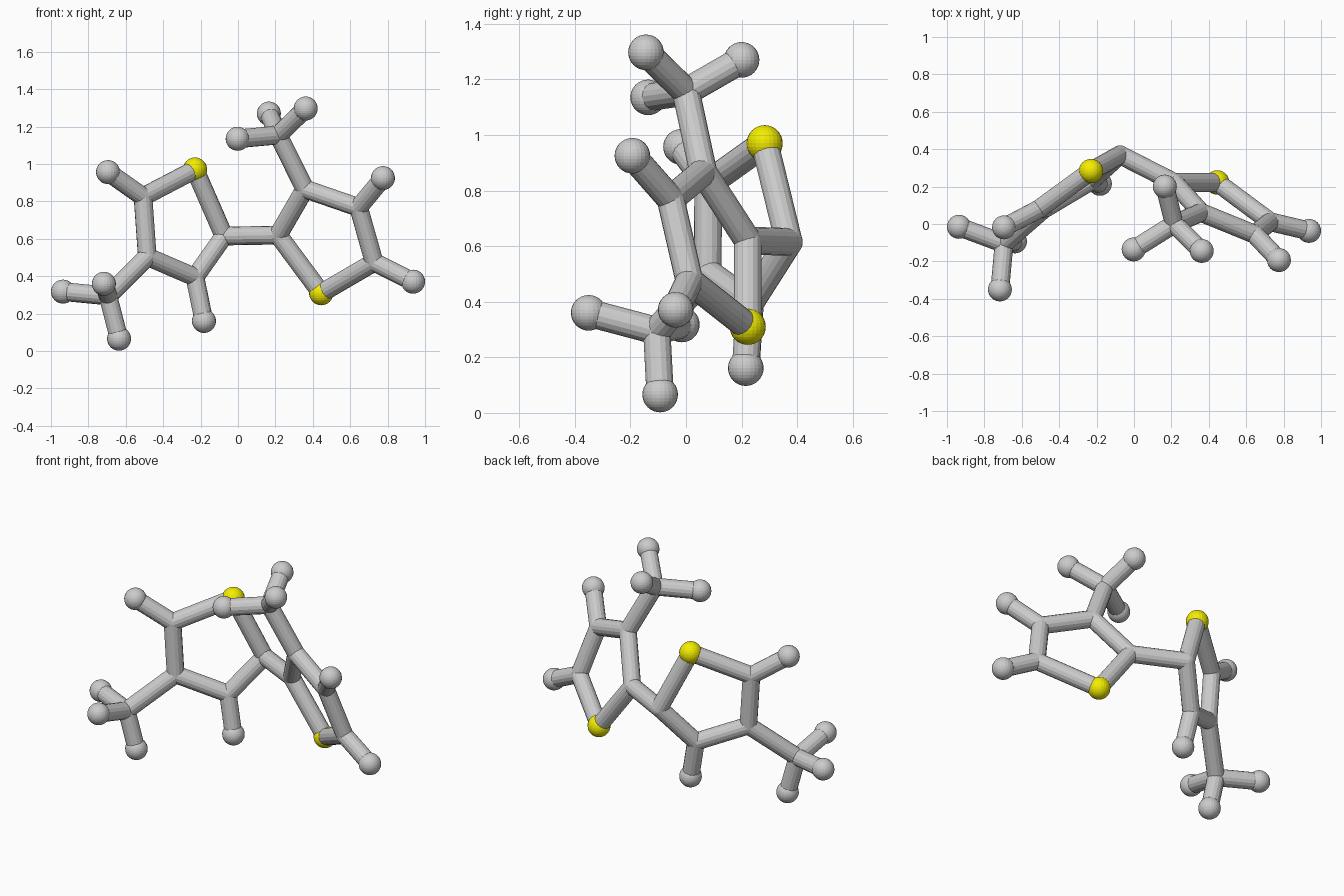
import bpy
from mathutils import Vector

if "Cube" in bpy.data.objects:
    bpy.data.objects.remove(bpy.data.objects["Cube"])

BOND_R, CAP_R, SIDES = 0.05, 0.064, 16

yellow = bpy.data.materials.new("yellow")
yellow.diffuse_color = (0.9, 0.85, 0.0, 1)
yellow.use_nodes = True
yellow.node_tree.nodes["Principled BSDF"].inputs["Base Color"].default_value = yellow.diffuse_color


def ball(name, pos, radius, mat=None):
    bpy.ops.mesh.primitive_uv_sphere_add(segments=24, ring_count=16, radius=radius, location=pos)
    ob = bpy.context.object
    ob.name = name
    if mat:
        ob.data.materials.append(mat)


def rod(name, a, b):
    a, b = Vector(a), Vector(b)
    bpy.ops.mesh.primitive_cylinder_add(vertices=SIDES, radius=BOND_R, depth=(b - a).length,
                                        location=(a + b) / 2)
    ob = bpy.context.object
    ob.name = name
    ob.rotation_euler = (b - a).to_track_quat('Z', 'Y').to_euler()


def half(side, ring, ring_tips, methyl_from, methyl, methyl_tips):
    # five-sided ring: first atom is sulfur, the rest are carbon
    for i, p in enumerate(ring):
        rod(side + "_ring_bond", p, ring[(i + 1) % 5])
        if i == 0:
            ball(side + "_sulfur_atom", p, 0.065, yellow)
        else:
            ball(side + "_carbon_atom", p, BOND_R)
    # hydrogens on the ring
    for i, p in ring_tips.items():
        rod(side + "_hydrogen_bond", ring[i], p)
        ball(side + "_hydrogen_atom", p, CAP_R)
    # three-armed methyl branch
    rod(side + "_methyl_bond", ring[methyl_from], methyl)
    ball(side + "_methyl_carbon", methyl, BOND_R)
    for p in methyl_tips:
        rod(side + "_methyl_arm", methyl, p)
        ball(side + "_methyl_hydrogen", p, CAP_R)


left = [(-0.23, 0.283, 0.97), (-0.075, 0.37, 0.615), (-0.23, 0.23, 0.395),
        (-0.485, 0.078, 0.505), (-0.508, 0.08, 0.825)]
right = [(0.445, 0.222, 0.31), (0.215, 0.222, 0.62), (0.358, 0.062, 0.867),
         (0.645, -0.055, 0.768), (0.728, 0.012, 0.475)]

half("left", left, {2: (-0.182, 0.215, 0.161), 4: (-0.695, -0.018, 0.957)}, 3,
     (-0.695, -0.105, 0.295),
     [(-0.936, -0.015, 0.318), (-0.717, -0.35, 0.36), (-0.636, -0.093, 0.066)])
half("right", right, {3: (0.775, -0.193, 0.925), 4: (0.936, -0.037, 0.371)}, 2,
     (0.215, 0.0, 1.155),
     [(0.362, -0.144, 1.297), (0.165, 0.2, 1.27), (-0.002, -0.136, 1.135)])

# bond joining the two rings
rod("link_bond", left[1], right[1])
